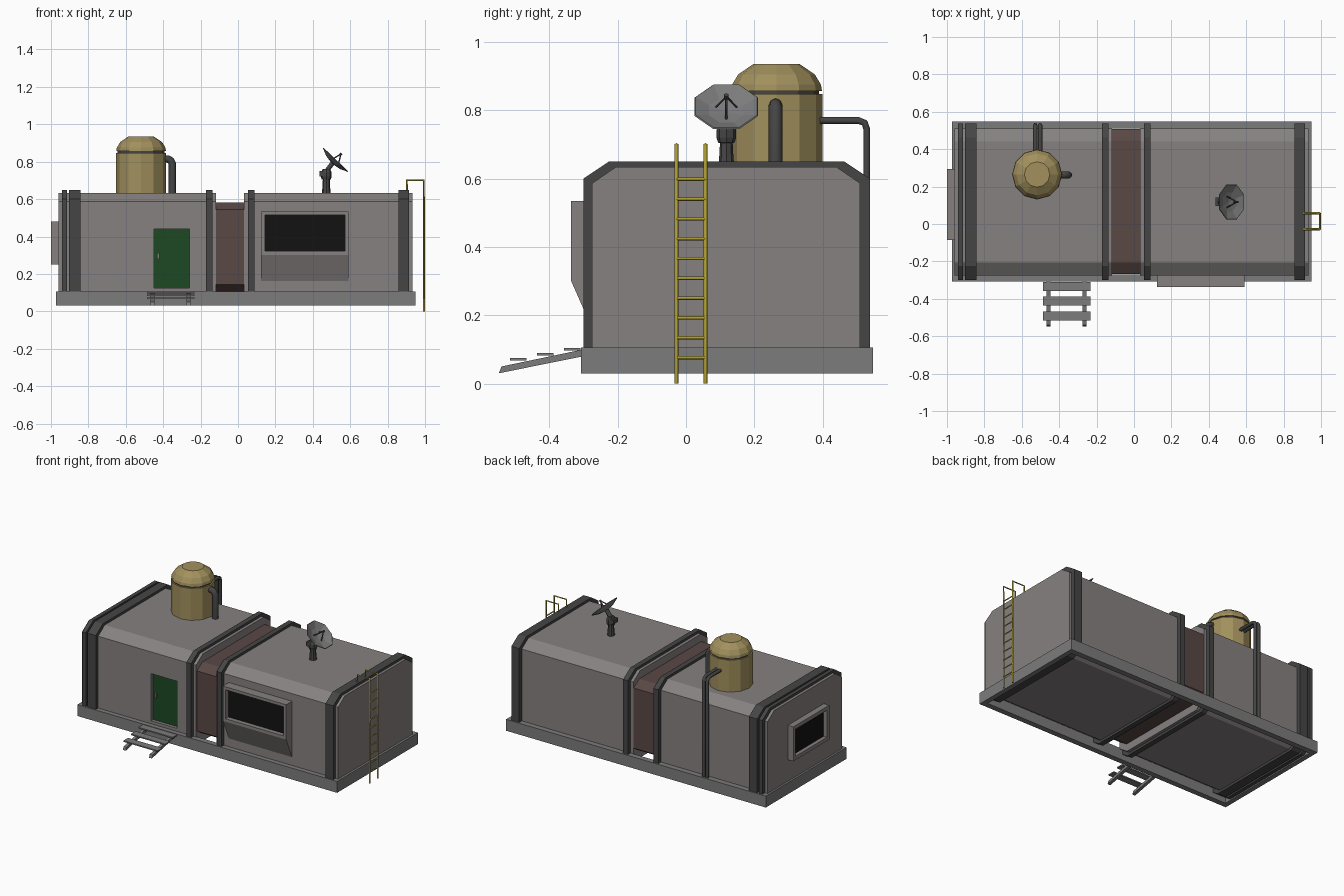
import bpy, bmesh, math
from mathutils import Matrix, Vector

if "Cube" in bpy.data.objects:
    bpy.data.objects.remove(bpy.data.objects["Cube"])

def mat(name, r, g, b):
    m = bpy.data.materials.new(name)
    m.diffuse_color = (r, g, b, 1)
    m.use_nodes = True
    m.node_tree.nodes["Principled BSDF"].inputs["Base Color"].default_value = m.diffuse_color
    return m

WALL = mat("wall_grey", .24, .22, .215)
DARK = mat("dark_trim", .06, .06, .06)
BROWN = mat("connector_brown", .10, .065, .06)
TAN = mat("tank_tan", .36, .28, .11)
GREEN = mat("door_green", .012, .065, .016)
YELLOW = mat("ladder_yellow", .42, .34, .03)
GLASS = mat("glass_black", .006, .006, .006)
STEEL = mat("steel", .2, .2, .2)

def finish(name, bm, m):
    bmesh.ops.remove_doubles(bm, verts=bm.verts, dist=1e-5)
    bmesh.ops.recalc_face_normals(bm, faces=bm.faces)
    me = bpy.data.meshes.new(name)
    bm.to_mesh(me)
    bm.free()
    me.materials.append(m)
    o = bpy.data.objects.new(name, me)
    bpy.context.collection.objects.link(o)
    return o

def prism(name, profile, x0, x1, m):
    """Extrude a (y, z) profile along x."""
    bm = bmesh.new()
    f = bm.faces.new([bm.verts.new((x0, y, z)) for y, z in profile])
    r = bmesh.ops.extrude_face_region(bm, geom=[f])
    vs = [g for g in r["geom"] if isinstance(g, bmesh.types.BMVert)]
    bmesh.ops.translate(bm, verts=vs, vec=(x1 - x0, 0, 0))
    return finish(name, bm, m)

def box(name, x, y, z, m):
    return prism(name, [(y[0], z[0]), (y[1], z[0]), (y[1], z[1]), (y[0], z[1])], x[0], x[1], m)

def hoop(name, outer, inner, x0, x1, m):
    """Closed band between two loops with equal point counts."""
    bm = bmesh.new()
    loops = [[bm.verts.new((x, y, z)) for y, z in p]
             for x, p in ((x0, outer), (x1, outer), (x1, inner), (x0, inner))]
    n = len(outer)
    for k in range(4):
        a, b = loops[k], loops[(k + 1) % 4]
        for i in range(n):
            bm.faces.new((a[i], a[(i + 1) % n], b[(i + 1) % n], b[i]))
    return finish(name, bm, m)

def lathe(name, profile, sides, m, matrix, start=0.0):
    """Revolve an (r, z) profile about local z."""
    bm = bmesh.new()
    rings = []
    for i in range(sides):
        a = start + math.tau * i / sides
        rings.append([bm.verts.new((r * math.cos(a), r * math.sin(a), z)) for r, z in profile])
    for i in range(sides):
        p, q = rings[i], rings[(i + 1) % sides]
        for j in range(len(profile) - 1):
            bm.faces.new((p[j], q[j], q[j + 1], p[j + 1]))
    bmesh.ops.transform(bm, matrix=matrix, verts=bm.verts)
    return finish(name, bm, m)

def tube(name, pts, radius, m, res=1):
    """Swept pipe through points; res 0 gives a square bar."""
    cu = bpy.data.curves.new(name, 'CURVE')
    cu.dimensions = '3D'
    cu.bevel_depth, cu.bevel_resolution, cu.use_fill_caps = radius, res, True
    sp = cu.splines.new('POLY')
    sp.points.add(len(pts) - 1)
    for p, c in zip(sp.points, pts):
        p.co = (*c, 1)
    cu.materials.append(m)
    o = bpy.data.objects.new(name, cu)
    bpy.context.collection.objects.link(o)
    bpy.ops.object.select_all(action='DESELECT')
    o.select_set(True)
    bpy.context.view_layer.objects.active = o
    bpy.ops.object.convert(target='MESH')
    return o

def recess(o, direction, border, depth, m):
    """Inset the face pointing along direction, push it in and colour it."""
    bm = bmesh.new()
    bm.from_mesh(o.data)
    bm.normal_update()
    f = max(bm.faces, key=lambda f: f.normal.dot(Vector(direction)))
    bmesh.ops.inset_individual(bm, faces=[f], thickness=border)
    f = bmesh.ops.extrude_discrete_faces(bm, faces=[f])["faces"][0]
    bmesh.ops.translate(bm, verts=f.verts, vec=Vector(direction) * -depth)
    f.material_index = 1
    o.data.materials.append(m)
    bm.to_mesh(o.data)
    bm.free()

def cut(o, cutter):
    md = o.modifiers.new("cut", 'BOOLEAN')
    md.object, md.solver = cutter, 'EXACT'
    bpy.context.view_layer.objects.active = o
    bpy.ops.object.modifier_apply(modifier="cut")
    bpy.data.objects.remove(cutter)

def octagon(y0, y1, z0, z1, cy, cz):
    """Chamfered rectangle."""
    return [(y0, z0 + cz), (y0, z1 - cz), (y0 + cy, z1), (y1 - cy, z1),
            (y1, z1 - cz), (y1, z0 + cz), (y1 - cy, z0), (y0 + cy, z0)]

# foundation frame, open underneath
base = box("base_frame", (-.973, .948), (-.307, .547), (.03, .106), STEEL)
cut(base, box("base_opening", (-.94, .915), (-.27, .51), (0, .2), STEEL))

# two modules and the connector between them
BODY = octagon(-.275, .51, .054, .634, .07, .048)
left = prism("left_module", BODY, -.96, -.117, WALL)
prism("right_module", BODY, .033, .933, WALL)
prism("connector", octagon(-.267, .507, .105, .583, .06, .038), -.125, .04, BROWN)

# ribs wrapping all the way round the modules
OUTER = octagon(-.30, .538, .038, .65, .075, .05)
INNER = octagon(-.27, .505, .059, .629, .07, .048)
for i, (a, b) in enumerate([(-.941, -.915), (-.903, -.842), (-.172, -.137), (.053, .088), (.857, .915)]):
    hoop(f"rib_{i}", OUTER, INNER, a, b, DARK)

# recessed door with handle
cut(left, box("door_opening", (-.45, -.26), (-.4, -.25), (.126, .441), WALL))
box("door", (-.45, -.26), (-.254, -.24), (.126, .441), GREEN)
box("door_handle", (-.432, -.42), (-.264, -.252), (.28, .312), STEEL)

# front window bay and side window
bay = prism("window_bay", [(-.27, .535), (-.337, .535), (-.337, .302), (-.27, .15)], .124, .592, WALL)
recess(bay, (0, -1, 0), .028, .03, GLASS)
side = box("side_window", (-1.0, -.955), (-.085, .295), (.25, .48), WALL)
recess(side, (-1, 0, 0), .035, .025, GLASS)

# entry steps
for i, x in enumerate((-.468, -.275)):
    prism(f"step_rail_{i}", [(-.548, .03), (-.54, .05), (-.30, .10), (-.30, .08)], x, x + .021, STEEL)
for i in range(3):
    y, z = -.357 - .079 * i, .096 - .0145 * i
    box(f"step_{i}", (-.487, -.233), (y, y + .048), (z, z + .008), STEEL)

# water tank with dark neck band
T = Matrix.Translation((-.518, .265, 0))
lathe("tank_body", [(0, .62), (.134, .62), (.134, .847), (0, .847)], 12, TAN, T)
lathe("tank_band", [(0, .84), (.125, .84), (.125, .862), (0, .862)], 12, DARK, T)
lathe("tank_dome", [(0, .857), (.133, .857), (.13, .875), (.112, .905), (.068, .935), (0, .935)], 12, TAN, T)

# tank pipes
tube("tank_side_pipe", [(-.41, .262, .815), (-.375, .262, .815), (-.36, .262, .806), (-.351, .262, .79),
                        (-.351, .262, .62)], .02, DARK, 2)
for i, x in enumerate((-.528, -.502)):
    tube(f"tank_back_pipe_{i}", [(x, .38, .77), (x, .505, .77), (x, .523, .763), (x, .529, .745),
                                 (x, .529, .10)], .0115, DARK)

# satellite dish on a pedestal
P = Matrix.Translation((.472, .118, 0))
lathe("dish_pedestal", [(0, .62), (.025, .62), (.021, .66), (.018, .715), (0, .715)], 8, DARK, P)
lathe("dish_head", [(0, .70), (.024, .705), (.029, .72), (.029, .742), (.02, .76), (0, .76)], 8, DARK, P)
box("dish_pivot", (.437, .462), (.095, .143), (.722, .75), DARK)
tube("dish_arm", [(.47, .118, .745), (.505, .118, .792)], .014, DARK)
D = Matrix.Translation((.521, .118, .81)) @ Matrix.Rotation(math.radians(43.7), 4, 'Y')
lathe("dish", [(0, -.027), (.055, -.019), (.101, 0), (.098, .003), (.055, -.014), (0, -.022)],
      8, STEEL, D, math.pi / 8)
tip = D @ Vector((0, 0, .042))
for i in range(3):
    a = math.tau * i / 3
    foot = D @ Vector((.035 * math.cos(a), .035 * math.sin(a), -.018))
    tube(f"feed_strut_{i}", [foot, tip], .0035, DARK, 0)
lathe("feed_tip", [(0, .035), (.007, .035), (.007, .048), (0, .048)], 6, DARK, D)

# ladder hooked over the roof edge
for i, y in enumerate((-.028, .057)):
    tube(f"ladder_rail_{i}", [(.903, y, .62), (.903, y, .70), (.994, y, .70), (.994, y, 0)], .006, YELLOW, 0)
for i in range(10):
    z = .076 + .058 * i
    tube(f"ladder_rung_{i}", [(.994, -.028, z), (.994, .057, z)], .005, YELLOW, 0)
